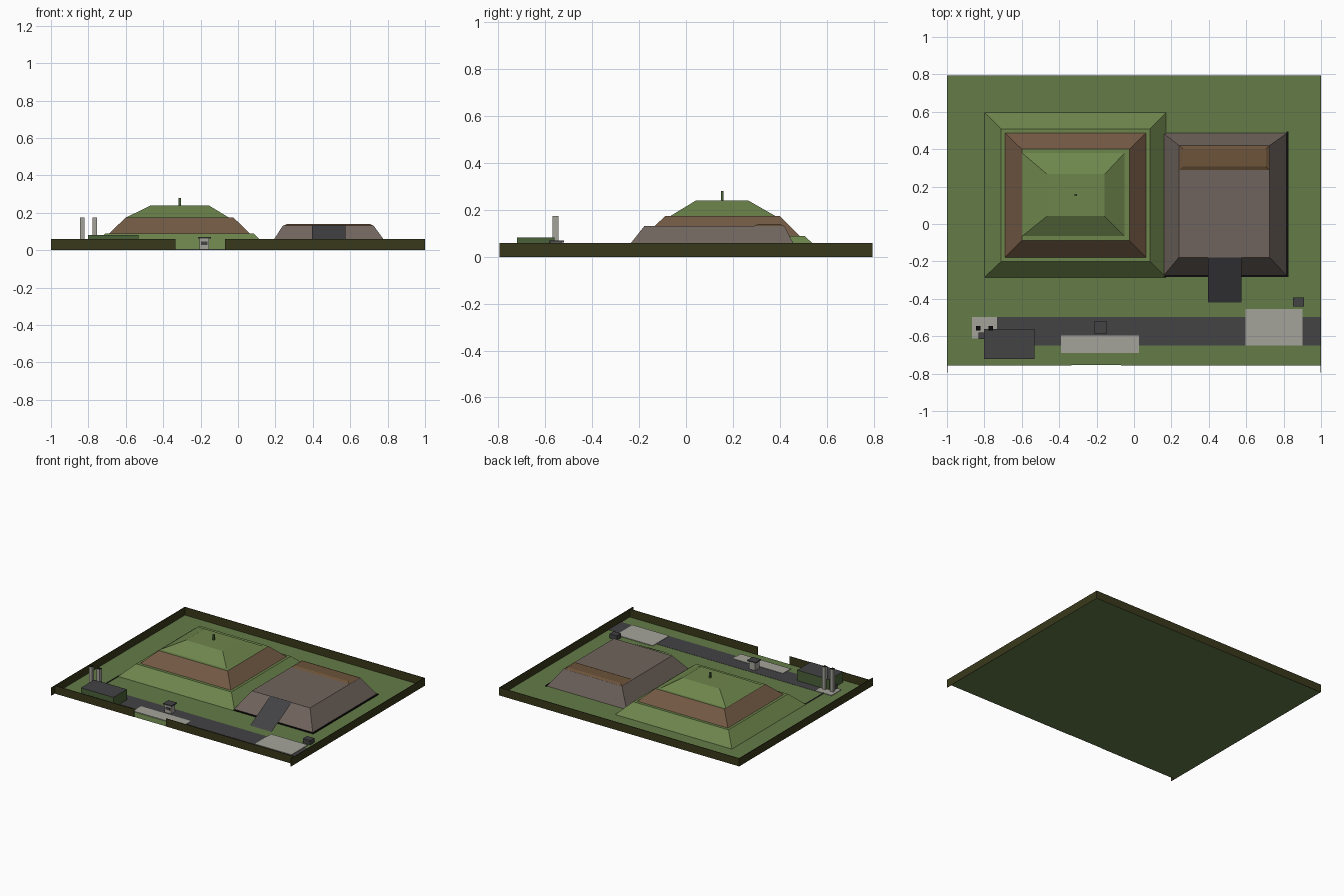
import bpy, bmesh, math

if "Cube" in bpy.data.objects:
    bpy.data.objects.remove(bpy.data.objects["Cube"])


def mat(name, hexcol):
    def lin(c):
        c /= 255
        return c / 12.92 if c <= 0.04045 else ((c + 0.055) / 1.055) ** 2.4
    m = bpy.data.materials.new(name)
    m.diffuse_color = (*[lin(int(hexcol[i:i + 2], 16)) for i in (0, 2, 4)], 1)
    m.use_nodes = True
    m.node_tree.nodes["Principled BSDF"].inputs["Base Color"].default_value = m.diffuse_color
    return m


GRASS = mat("grass", "647B47")
TURF = mat("mound turf", "6D854C")
SOIL = mat("brown soil", "735A44")
WASTE = mat("grey waste", "70645D")
COVER = mat("orange brown cover", "6C533A")
ASPHALT = mat("asphalt", "434345")
CONCRETE = mat("concrete", "A5A49A")
FENCE = mat("dark olive fence", "39381B")
BLACK = mat("black", "0C0C0C")
SHED = mat("shed green", "4A6138")


def make(name, verts, faces, *mats):
    me = bpy.data.meshes.new(name)
    me.from_pydata(verts, [], faces)
    bm = bmesh.new()
    bm.from_mesh(me)
    if len(faces) > 1:
        bmesh.ops.recalc_face_normals(bm, faces=bm.faces)
    bm.to_mesh(me)
    bm.free()
    for m in mats:
        me.materials.append(m)
    ob = bpy.data.objects.new(name, me)
    bpy.context.collection.objects.link(ob)
    return ob


def frustum(name, lo, hi, z0, z1, side, top=None):
    """Tapered block; lo and hi are (x0, x1, y0, y1) footprints."""
    v = []
    for (x0, x1, y0, y1), z in ((lo, z0), (hi, z1)):
        v += [(x0, y0, z), (x1, y0, z), (x1, y1, z), (x0, y1, z)]
    f = [(3, 2, 1, 0), (4, 5, 6, 7)] + [(i, (i + 1) % 4, (i + 1) % 4 + 4, i + 4) for i in range(4)]
    ob = make(name, v, f, side, top or side)
    for p in ob.data.polygons:
        p.material_index = int(p.normal.z > 0.99)
    return ob


def box(name, x0, x1, y0, y1, z0, z1, m, top=None):
    r = (x0, x1, y0, y1)
    return frustum(name, r, r, z0, z1, m, top)


# Site ground and perimeter fence with a gate opening
make("ground", [(-1, -.755, 0), (1, -.755, 0), (1, .795, 0), (-1, .795, 0)], [(0, 1, 2, 3)], GRASS)
t = .004
box("fence_left", -1, -1 + t, -.795, .795, 0, .06, FENCE)
box("fence_right", 1 - t, 1, -.795, .795, 0, .06, FENCE)
box("fence_back", -1, 1, .795 - t, .795, 0, .06, FENCE)
box("fence_front_left", -1, -.335, -.757, -.757 + t, 0, .06, FENCE)
box("fence_front_right", -.07, 1, -.757, -.757 + t, 0, .06, FENCE)

# Everything else starts just above the ground sheet
g = .0015

# Capped mound in three tiers with a vent pipe
frustum("mound_lower", (-.8, .172, -.285, .597), (-.71, .085, -.2, .508), g, .088, TURF)
frustum("mound_middle", (-.69, .065, -.178, .487), (-.6, -.025, -.088, .4), .088, .175, SOIL, TURF)
frustum("mound_upper", (-.598, -.05, -.065, .38), (-.465, -.157, .042, .266), .175, .24, TURF)
box("vent_pipe", -.317, -.305, .149, .161, .24, .28, SHED)

# Active waste cell, fresh cover, drains and access ramp
frustum("waste_cell", (.155, .82, -.28, .487), (.24, .725, -.178, .42), g, .131, WASTE)
frustum("fresh_cover", (.24, .725, .287, .42), (.262, .705, .308, .402), .13, .14, COVER)
box("drain_right", .815, .826, -.282, .495, g, .008, BLACK)
box("drain_front", .16, .826, -.284, -.273, g, .008, BLACK)
make("access_ramp", [(.395, -.42, .003), (.575, -.42, .003), (.575, -.178, .135), (.395, -.178, .135)],
     [(0, 1, 2, 3)], ASPHALT)

# Road, weighbridge and concrete pads
box("road", -.735, .996, -.65, -.497, g, .003, ASPHALT)
box("weighbridge", -.39, .028, -.69, -.597, g, .006, CONCRETE)
box("washing_pad", .595, .9, -.65, -.455, g, .006, CONCRETE)
box("flare_pad", -.865, -.732, -.612, -.497, g, .006, CONCRETE)
box("pump_box", .85, .91, -.44, -.392, g, .035, ASPHALT)

# Weighbridge kiosk with window plate
box("kiosk_walls", -.206, -.154, -.578, -.528, g, .062, CONCRETE)
box("kiosk_roof", -.215, -.145, -.585, -.521, .062, .07, ASPHALT)
box("kiosk_window", -.198, -.162, -.581, -.577, .028, .046, ASPHALT)

# Gas plant: shed, flare stacks, blower and gas pipe
box("gas_shed", -.803, -.532, -.722, -.562, g, .082, SHED, ASPHALT)
for i, x in enumerate((-.832, -.766)):
    box(f"flare_stack_{i + 1}", x - .0125, x + .0125, -.57, -.545, g, .175, CONCRETE, BLACK)
box("gas_blower", -.832, -.8, -.614, -.58, g, .035, ASPHALT)
box("gas_pipe", -.8, -.796, -.5, -.28, g, .008, ASPHALT)
